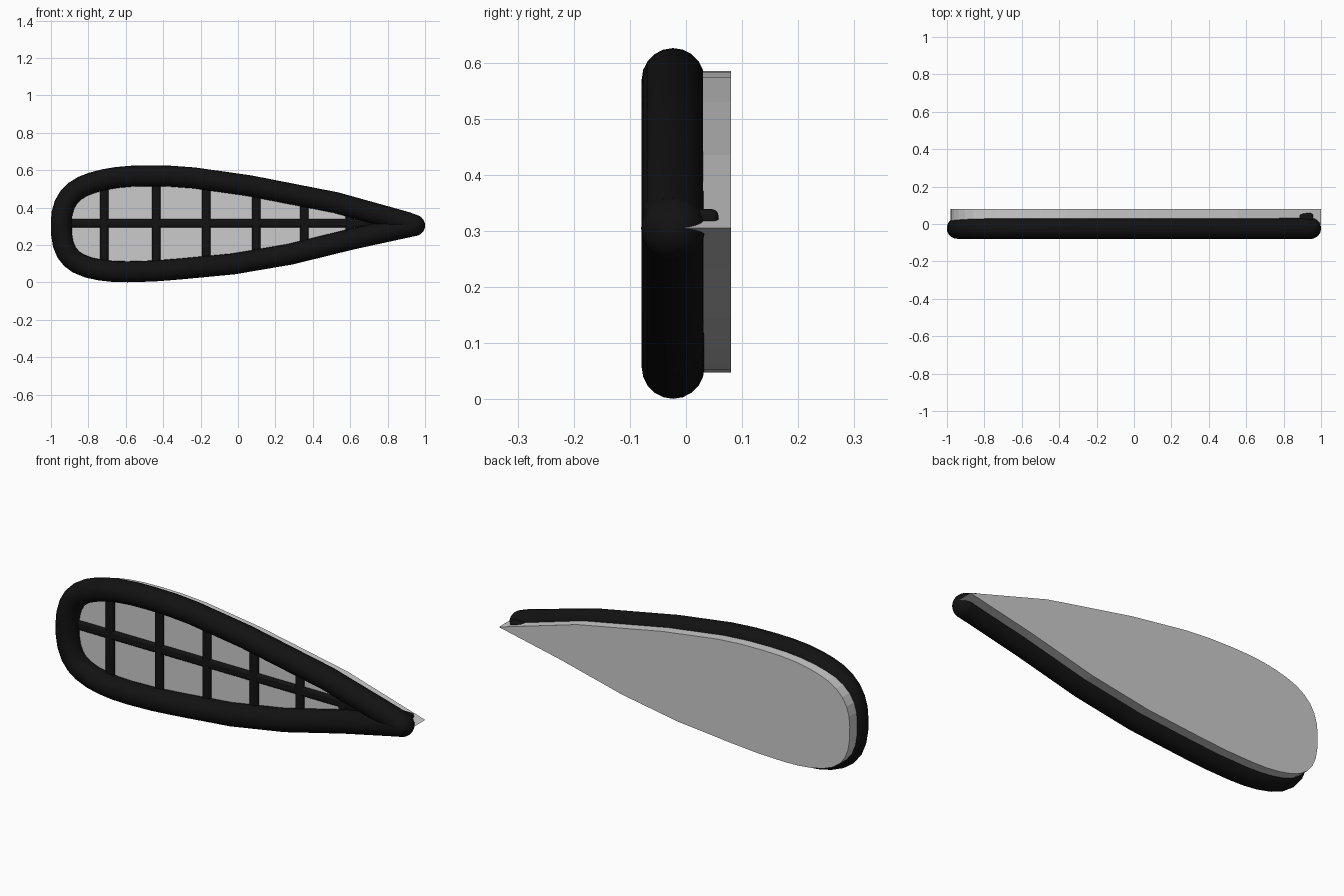
import bpy, bmesh, math

if "Cube" in bpy.data.objects:
    bpy.data.objects.remove(bpy.data.objects["Cube"])

black = bpy.data.materials.new("black")
black.diffuse_color = (0.006, 0.006, 0.006, 1)
black.use_nodes = True
black.node_tree.nodes["Principled BSDF"].inputs["Base Color"].default_value = black.diffuse_color

# Teardrop centre line (x, z), from the tip over the top and back underneath
TOP = [(0.943, 0.306), (0.90, 0.322), (0.523, 0.427), (0.062, 0.517), (-0.235, 0.559),
       (-0.36, 0.568), (-0.48, 0.570), (-0.57, 0.568), (-0.65, 0.561), (-0.72, 0.549),
       (-0.78, 0.533), (-0.83, 0.514), (-0.872, 0.488), (-0.905, 0.455), (-0.928, 0.415),
       (-0.941, 0.37), (-0.945, 0.32)]
BOTTOM = [(-0.944, 0.26), (-0.935, 0.205), (-0.917, 0.161), (-0.89, 0.127), (-0.855, 0.102),
          (-0.80, 0.080), (-0.74, 0.067), (-0.67, 0.059), (-0.59, 0.057), (-0.45, 0.061),
          (-0.31, 0.072), (-0.025, 0.099), (0.28, 0.151), (0.61, 0.232), (0.90, 0.295),
          (0.943, 0.304)]
TUBE_Y, TUBE_R = -0.023, 0.056


def height(points, x):
    """Height of a half outline at x."""
    pts = sorted(points)
    for (x0, z0), (x1, z1) in zip(pts, pts[1:]):
        if x0 <= x <= x1:
            return z0 + (z1 - z0) * (x - x0) / (x1 - x0)
    return 0.305


def bar(name, x0, x1, z0, z1, y0=-0.02, y1=0.058):
    """Box with rounded edges."""
    bpy.ops.mesh.primitive_cube_add(size=1, location=((x0 + x1) / 2, (y0 + y1) / 2, (z0 + z1) / 2))
    ob = bpy.context.object
    ob.name = name
    ob.scale = (x1 - x0, y1 - y0, z1 - z0)
    bpy.ops.object.transform_apply(location=False, rotation=False, scale=True)
    mod = ob.modifiers.new("round", 'BEVEL')
    mod.width, mod.segments = 0.012, 3
    ob.data.materials.append(black)
    bpy.ops.object.shade_smooth_by_angle()


# Grey backing plate: slightly enlarged outline, pointed at the tip
outline = [((x + 0.945) * 1.98 / 1.888 - 0.98, (z - 0.057) * 1.047 + 0.048)
           for x, z in TOP[2:] + BOTTOM[:-2]]
outline.append((1.0, 0.305))
bm = bmesh.new()
face = bm.faces.new([bm.verts.new((x, -0.003, z)) for x, z in outline])
ext = bmesh.ops.extrude_face_region(bm, geom=[face])
bmesh.ops.translate(bm, vec=(0, 0.083, 0),
                    verts=[v for v in ext["geom"] if isinstance(v, bmesh.types.BMVert)])
bmesh.ops.recalc_face_normals(bm, faces=bm.faces)
mesh = bpy.data.meshes.new("backing_plate")
bm.to_mesh(mesh)
bm.free()
bpy.context.collection.objects.link(bpy.data.objects.new("backing_plate", mesh))

# Round rim tube swept along the outline
path = TOP + BOTTOM
curve = bpy.data.curves.new("rim_tube", 'CURVE')
curve.dimensions = '3D'
curve.bevel_depth, curve.bevel_resolution, curve.use_fill_caps = TUBE_R, 8, True
spline = curve.splines.new('POLY')
spline.points.add(len(path) - 1)
for p, (x, z) in zip(spline.points, path):
    p.co = (x, TUBE_Y, z, 1)
rim = bpy.data.objects.new("rim_tube", curve)
bpy.context.collection.objects.link(rim)
curve.materials.append(black)
bpy.ops.object.select_all(action='DESELECT')
rim.select_set(True)
bpy.context.view_layer.objects.active = rim
bpy.ops.object.convert(target='MESH')
bpy.ops.object.shade_smooth_by_angle()

# Rounded end of the rim at the tip
bpy.ops.mesh.primitive_uv_sphere_add(segments=32, ring_count=16, radius=TUBE_R + 0.001,
                                     location=(0.943, TUBE_Y, 0.305))
tip = bpy.context.object
tip.name = "rim_tip"
tip.data.materials.append(black)
bpy.ops.object.shade_smooth()

# Long bar and cross bars of the lattice
bar("long_bar", -0.945, 0.957, 0.294, 0.339)
for i, x in enumerate((-0.716, -0.438, -0.17, 0.097, 0.355, 0.597)):
    bar(f"cross_bar_{i + 1}", x - 0.023, x + 0.023, height(BOTTOM, x), height(TOP, x))
